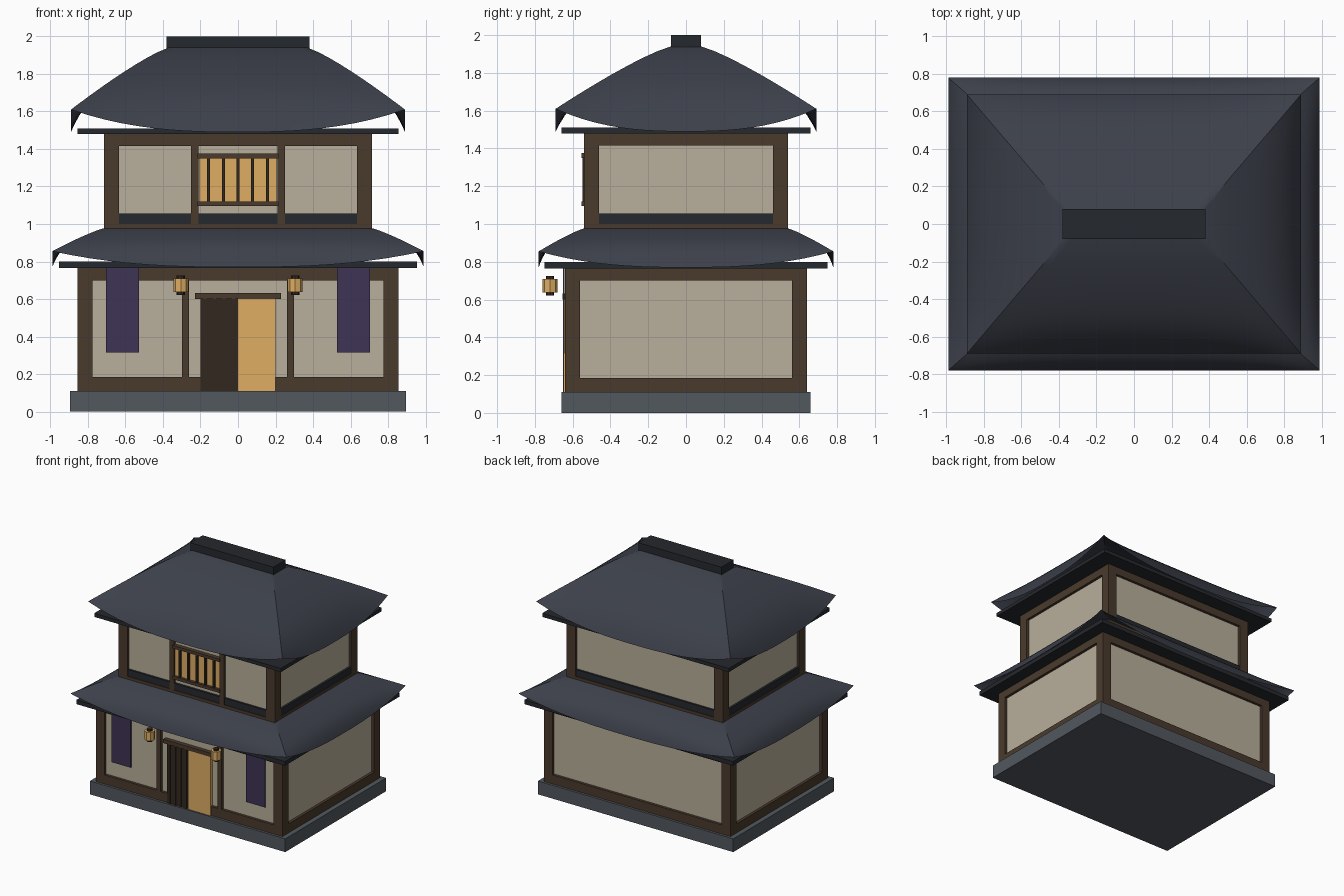
import bpy, bmesh, math

if "Cube" in bpy.data.objects:
    bpy.data.objects.remove(bpy.data.objects["Cube"])

def material(name, hexcol):
    m = bpy.data.materials.new(name)
    rgb = [int(hexcol[i:i + 2], 16) / 255 for i in (0, 2, 4)]
    m.diffuse_color = [((c + 0.055) / 1.055) ** 2.4 for c in rgb] + [1]
    m.use_nodes = True
    m.node_tree.nodes["Principled BSDF"].inputs["Base Color"].default_value = m.diffuse_color
    return m

WOOD = material("timber", "4a3a2c")
DARK = material("dark_timber", "32281f")
PLASTER = material("plaster", "b8af9b")
STONE = material("stone", "52585f")
TILE = material("roof_tile", "3c404a")
TRIM = material("dark_trim", "25282d")
GLOW = material("lit_paper", "dfae64")
CLOTH = material("cloth", "3e3455")

def finish(name, bm, mat):
    me = bpy.data.meshes.new(name)
    bmesh.ops.recalc_face_normals(bm, faces=bm.faces)
    bm.to_mesh(me)
    bm.free()
    me.materials.append(mat)
    ob = bpy.data.objects.new(name, me)
    bpy.context.collection.objects.link(ob)
    return ob

def box(name, x0, x1, y0, y1, z0, z1, mat):
    bm = bmesh.new()
    bmesh.ops.create_cube(bm, size=1)
    for v in bm.verts:
        v.co = ((x0 + x1) / 2 + v.co.x * (x1 - x0),
                (y0 + y1) / 2 + v.co.y * (y1 - y0),
                (z0 + z1) / 2 + v.co.z * (z1 - z0))
    return finish(name, bm, mat)

def slab(name, x, y, z0, z1, mat):
    return box(name, -x, x, -y, y, z0, z1, mat)

def storey(name, x, y, z0, z1, sill, head):
    """Plaster core inside a timber frame of corner posts and beams."""
    p, d = 0.08, 0.022
    slab(name + "_plaster_wall", x - d, y - d, z0, z1, PLASTER)
    for sx in (-1, 1):
        for sy in (-1, 1):
            xs, ys = sorted((sx * x, sx * (x - p))), sorted((sy * y, sy * (y - p)))
            box(name + "_corner_post", *xs, *ys, z0, z1, WOOD)
    for s in (-1, 1):
        ys, xs = sorted((s * y, s * (y - p))), sorted((s * x, s * (x - p)))
        for part, a, b in (("sill", z0, sill), ("head_beam", head, z1)):
            box(f"{name}_{part}", -x + p, x - p, *ys, a, b, WOOD)
            box(f"{name}_side_{part}", *xs, -y + p, y - p, a, b, WOOD)

def roof(name, top, rim, z_top, z_corner, z_mid, rows=12, cols=20):
    """Hipped sheet whose eaves sag between upturned corners."""
    corners = [(-1, -1), (1, -1), (1, 1), (-1, 1)]
    bm = bmesh.new()
    rings = []
    for r in range(rows + 1):
        t = 1 - (1 - r / rows) ** 1.4
        hx, hy = (a + (b - a) * t for a, b in zip(top, rim))
        z = z_top - (z_top - z_corner) * t ** 1.2
        ring = []
        for k in range(4):
            (ax, ay), (bx, by) = corners[k], corners[(k + 1) % 4]
            for c in range(cols):
                u = c / cols
                sag = (z_corner - z_mid) * t ** 7 * (1 - abs(2 * u - 1) ** 2.6)
                ring.append(bm.verts.new((hx * (ax + (bx - ax) * u),
                                          hy * (ay + (by - ay) * u), z - sag)))
        rings.append(ring)
    n = 4 * cols
    for a, b in zip(rings, rings[1:]):
        for i in range(n):
            bm.faces.new((a[i], b[i], b[(i + 1) % n], a[(i + 1) % n]))
    ob = finish(name, bm, TILE)
    bpy.ops.object.select_all(action='DESELECT')
    ob.select_set(True)
    bpy.context.view_layer.objects.active = ob
    bpy.ops.object.shade_smooth_by_angle(angle=math.radians(30))

def prism(name, x, y, z0, z1, r, mat, sides=8):
    bm = bmesh.new()
    bmesh.ops.create_cone(bm, cap_ends=True, segments=sides, radius1=r, radius2=r, depth=z1 - z0)
    bmesh.ops.translate(bm, verts=bm.verts, vec=(x, y, (z0 + z1) / 2))
    finish(name, bm, mat)

# Foundation and the two storeys
slab("foundation", 0.895, 0.66, 0, 0.11, STONE)
storey("lower", 0.855, 0.64, 0.11, 0.775, 0.185, 0.70)
storey("upper", 0.715, 0.54, 0.90, 1.485, 1.0, 1.415)

# Roofs, eave boards and ridge
slab("lower_eave_board", 0.955, 0.75, 0.765, 0.80, TRIM)
roof("lower_roof", (0.705, 0.53), (0.99, 0.78), 0.98, 0.855, 0.77)
slab("upper_eave_board", 0.855, 0.66, 1.48, 1.51, TRIM)
roof("upper_roof", (0.37, 0.08), (0.89, 0.69), 1.94, 1.61, 1.49)
slab("ridge_cap", 0.38, 0.08, 1.935, 2.0, TRIM)

# Dark rail around the foot of the upper walls
for s in (-1, 1):
    box("upper_rail", -0.635, 0.635, *sorted((s * 0.535, s * 0.50)), 1.0, 1.055, TRIM)
    box("upper_side_rail", *sorted((s * 0.71, s * 0.68)), -0.46, 0.46, 1.0, 1.055, TRIM)

# Barred window on the upper front
box("window_paper", -0.205, 0.205, -0.53, -0.51, 1.10, 1.37, GLOW)
for z in (1.095, 1.35):
    box("window_rail", -0.215, 0.215, -0.552, -0.51, z, z + 0.025, WOOD)
for i in range(5):
    x = (i - 2) * 0.078
    box("window_bar", x - 0.008, x + 0.008, -0.547, -0.525, 1.12, 1.35, DARK)

# Intermediate posts, banners and lanterns, mirrored left and right
for s in (-1, 1):
    box("upper_front_post", *sorted((s * 0.21, s * 0.25)), -0.54, -0.50, 1.0, 1.415, WOOD)
    box("lower_front_post", *sorted((s * 0.26, s * 0.298)), -0.64, -0.60, 0.185, 0.70, WOOD)
    box("banner", *sorted((s * 0.528, s * 0.703)), -0.652, -0.642, 0.315, 0.765, CLOTH)
    prism("lantern", s * 0.305, -0.72, 0.638, 0.71, 0.04, GLOW)
    for z in (0.622, 0.71):
        prism("lantern_cap", s * 0.305, -0.72, z, z + 0.016, 0.022, DARK)

# Sliding doors with slats and lintel
box("dark_door", -0.2, 0, -0.643, -0.60, 0.11, 0.60, DARK)
box("lit_door", 0, 0.2, -0.648, -0.60, 0.11, 0.60, GLOW)
for i in range(4):
    x = -0.175 + i * 0.05
    box("door_slat", x - 0.008, x + 0.008, -0.65, -0.64, 0.11, 0.60, DARK)
box("door_lintel", -0.228, 0.228, -0.653, -0.60, 0.60, 0.632, WOOD)
